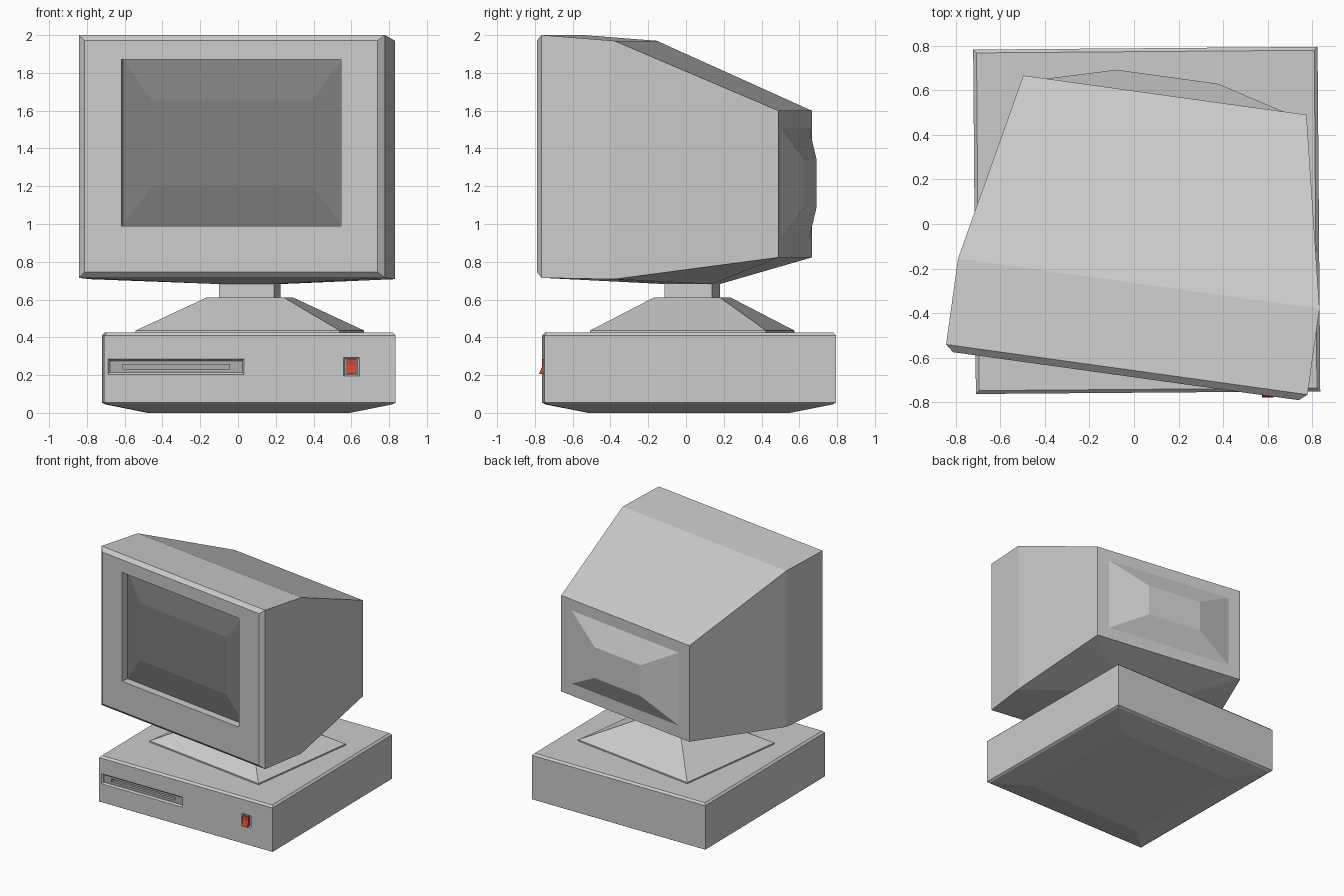
import bpy, bmesh, math

if "Cube" in bpy.data.objects:
    bpy.data.objects.remove(bpy.data.objects["Cube"])

# Local frames: (x, y, rotation) of the case and of the swivelled monitor
CASE = (0.057, 0.016, math.radians(0.45))
SWIVEL = (0.063, 0.033, math.radians(-7.9))


def rect_z(z, w, d):
    """Horizontal rectangle with half sizes w, d."""
    return [(-w, -d, z), (w, -d, z), (w, d, z), (-w, d, z)]


def rect_y(y, x0, x1, z0, z1):
    """Upright rectangle facing front/back."""
    return [(x0, y, z0), (x1, y, z0), (x1, y, z1), (x0, y, z1)]


def finish(name, bm, frame, mat=None):
    bmesh.ops.recalc_face_normals(bm, faces=bm.faces)
    me = bpy.data.meshes.new(name)
    bm.to_mesh(me)
    bm.free()
    ob = bpy.data.objects.new(name, me)
    bpy.context.collection.objects.link(ob)
    ob.location = (frame[0], frame[1], 0)
    ob.rotation_euler.z = frame[2]
    if mat:
        me.materials.append(mat)
    return ob


def loft(name, rings, frame, mat=None):
    """Closed solid through rings with equal point counts."""
    bm = bmesh.new()
    rows = [[bm.verts.new(p) for p in r] for r in rings]
    n = len(rows[0])
    for a, b in zip(rows, rows[1:]):
        for i in range(n):
            j = (i + 1) % n
            bm.faces.new((a[i], a[j], b[j], b[i]))
    bm.faces.new(rows[0])
    bm.faces.new(rows[-1])
    return finish(name, bm, frame, mat)


def hull(name, rings, frame):
    """Convex solid around the rings, coplanar triangles merged."""
    bm = bmesh.new()
    for r in rings:
        for p in r:
            bm.verts.new(p)
    res = bmesh.ops.convex_hull(bm, input=bm.verts)
    bad = [g for g in res["geom_interior"] if isinstance(g, bmesh.types.BMVert)]
    bmesh.ops.delete(bm, geom=bad, context='VERTS')
    bmesh.ops.dissolve_limit(bm, angle_limit=math.radians(1),
                             verts=bm.verts, edges=bm.edges)
    return finish(name, bm, frame)


def cut(target, rings, frame):
    cutter = loft(target.name + "_cutter", rings, frame)
    cutter.hide_render = True
    cutter.hide_viewport = True
    mod = target.modifiers.new("recess", 'BOOLEAN')
    mod.operation = 'DIFFERENCE'
    mod.solver = 'EXACT'
    mod.object = cutter


def material(name, *rgb):
    m = bpy.data.materials.new(name)
    m.diffuse_color = (*rgb, 1)
    m.use_nodes = True
    m.node_tree.nodes["Principled BSDF"].inputs["Base Color"].default_value = m.diffuse_color
    return m


glass = material("dark_glass", 0.22, 0.22, 0.22)
dark = material("dark_plastic", 0.42, 0.42, 0.42)
red = material("red_plastic", 0.6, 0.06, 0.04)

# Computer case with chamfered top and tapered underside
case = loft("computer_case", [rect_z(z, w, w) for z, w in
            [(0, 0.53), (0.045, 0.755), (0.055, 0.772), (0.41, 0.772), (0.425, 0.757)]], CASE)
F = -0.772

# Disk drive: sloped recess, dark panel and slot
cut(case, [rect_y(F - 0.01, -0.759, -0.022, 0.196, 0.294),
           rect_y(F + 0.012, -0.741, -0.040, 0.214, 0.276),
           rect_y(F + 0.06, -0.741, -0.040, 0.214, 0.276)], CASE)
panel = loft("disk_drive_panel", [rect_y(y, -0.741, -0.040, 0.214, 0.276)
             for y in (F + 0.018, F + 0.059)], CASE, dark)
cut(panel, [rect_y(y, -0.673, -0.108, 0.233, 0.257) for y in (F, F + 0.04)], CASE)

# Power switch: recess and red rocker
cut(case, [rect_y(F - 0.01, 0.488, 0.586, 0.191, 0.299),
           rect_y(F + 0.015, 0.504, 0.570, 0.203, 0.287)], CASE)
rocker = [(F + 0.014, 0.205), (F - 0.026, 0.205), (F - 0.008, 0.25),
          (F - 0.008, 0.285), (F + 0.014, 0.285)]
loft("power_switch", [[(x, y, z) for y, z in rocker] for x in (0.511, 0.563)], CASE, red)

# Swivel stand and neck
loft("swivel_stand", [rect_z(0.424, 0.545, 0.47), rect_z(0.436, 0.545, 0.47),
                      rect_z(0.61, 0.208, 0.178)], SWIVEL)
loft("stand_neck", [rect_z(0.605, 0.147, 0.127), rect_z(0.69, 0.147, 0.127)], SWIVEL)

# Monitor housing, tapering to the back and down to the neck
housing = hull("monitor_housing", [
    rect_y(-0.722, -0.783, 0.783, 0.745, 1.972),
    rect_y(-0.692, -0.818, 0.818, 0.715, 2.0),
    rect_y(-0.303, -0.818, 0.818, 0.708, 1.97),
    rect_y(0.55, -0.641, 0.641, 0.823, 1.60),
    rect_z(0.682, 0.147, 0.127)], SWIVEL)
cut(housing, [rect_y(y, -0.586, 0.586, 0.99, 1.87) for y in (-0.8, -0.65)], SWIVEL)

# Bulged screen
loft("screen", [rect_y(-0.645, -0.586, 0.586, 0.99, 1.87),
                rect_y(-0.66, -0.586, 0.586, 0.99, 1.87),
                rect_y(-0.695, -0.43, 0.43, 1.2, 1.66)], SWIVEL, glass)

# Raised bulge on the back of the monitor
loft("rear_bulge", [rect_y(0.545, -0.536, 0.536, 0.92, 1.51),
                    rect_y(0.55, -0.536, 0.536, 0.92, 1.51),
                    rect_y(0.633, -0.23, 0.23, 1.09, 1.34)], SWIVEL)
